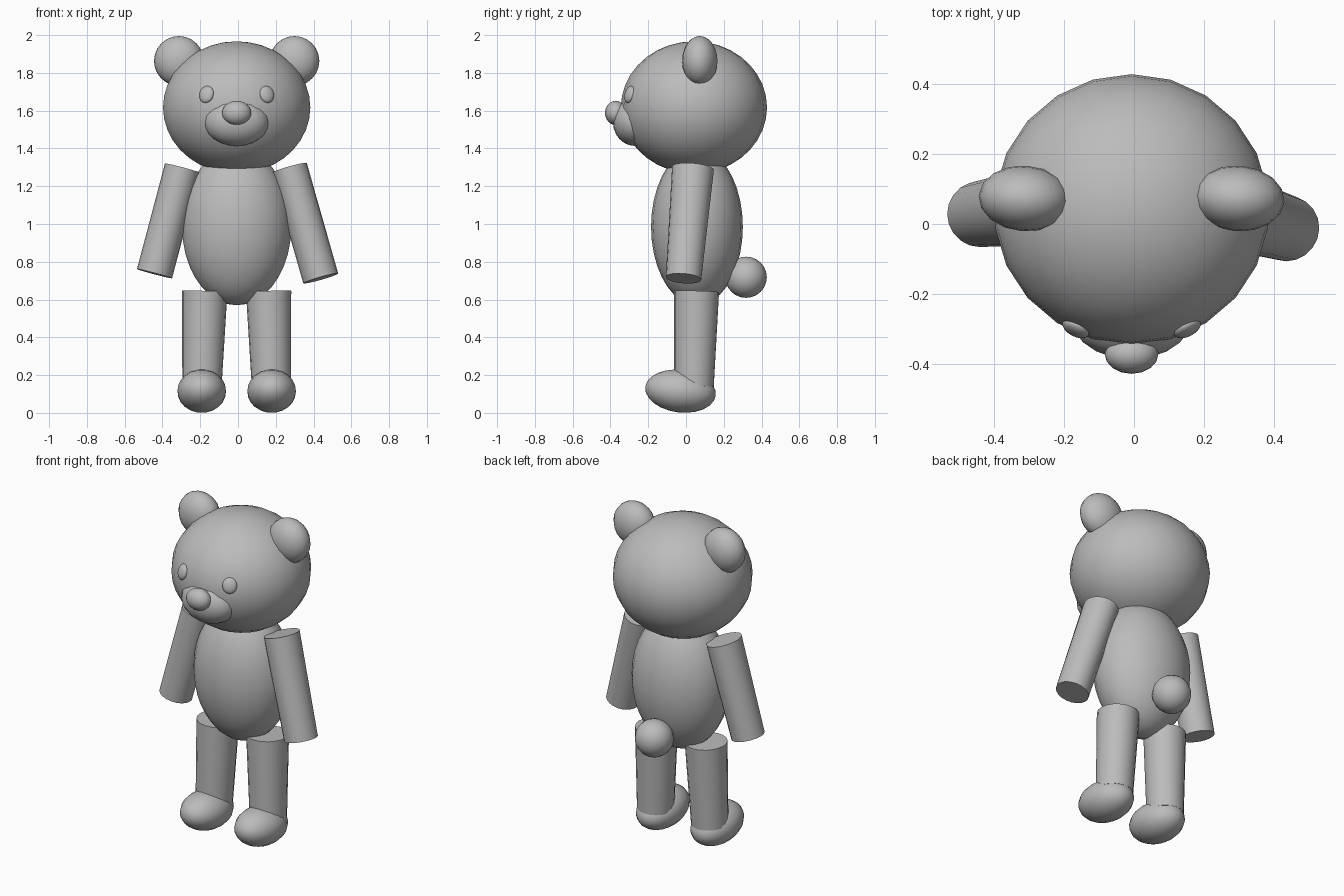
import bpy
import bmesh
import math
from mathutils import Matrix, Vector

cube = bpy.data.objects.get("Cube")
if cube:
    bpy.data.objects.remove(cube, do_unlink=True)

grey = bpy.data.materials.new("plain_grey")
grey.use_nodes = True
grey.diffuse_color = (0.5, 0.5, 0.5, 1)
grey.node_tree.nodes["Principled BSDF"].inputs["Base Color"].default_value = (0.5, 0.5, 0.5, 1)


def finish(name, bm):
    """Turn a bmesh into a smooth-shaded object with sharp rims."""
    mesh = bpy.data.meshes.new(name)
    bmesh.ops.recalc_face_normals(bm, faces=bm.faces)
    bm.to_mesh(mesh)
    bm.free()
    mesh.materials.append(grey)
    obj = bpy.data.objects.new(name, mesh)
    bpy.context.collection.objects.link(obj)
    bpy.ops.object.select_all(action="DESELECT")
    obj.select_set(True)
    bpy.context.view_layer.objects.active = obj
    bpy.ops.object.shade_smooth_by_angle(angle=math.radians(50))
    return obj


def ball(name, centre, radii, tilt=0, turn=0, segments=16, rings=12):
    """Ellipsoid, tilted about x and then turned about z (degrees)."""
    bm = bmesh.new()
    bmesh.ops.create_uvsphere(bm, u_segments=segments, v_segments=rings, radius=1)
    place = (Matrix.Translation(centre)
             @ Matrix.Rotation(math.radians(turn), 4, "Z")
             @ Matrix.Rotation(math.radians(tilt), 4, "X")
             @ Matrix.Diagonal((*radii, 1)))
    bmesh.ops.transform(bm, matrix=place, verts=bm.verts)
    return finish(name, bm)


def limb(name, top, bottom, top_radii, bottom_radii, sides=20):
    """Capped tapered tube, its ends square to its axis."""
    top, bottom = Vector(top), Vector(bottom)
    axis = (top - bottom).normalized()
    side = Vector((0, 1, 0)).cross(axis).normalized()
    depth = axis.cross(side)
    bm = bmesh.new()
    loops = []
    for centre, (a, b) in ((bottom, bottom_radii), (top, top_radii)):
        angles = [math.tau * i / sides for i in range(sides)]
        loops.append([bm.verts.new(centre + side * a * math.cos(t) + depth * b * math.sin(t))
                      for t in angles])
    low, high = loops
    for i in range(sides):
        j = (i + 1) % sides
        bm.faces.new((low[i], low[j], high[j], high[i]))
    bm.faces.new(low[::-1])
    bm.faces.new(high)
    return finish(name, bm)


# Head, body and tail
MID = -0.007
ball("head", (MID, 0.042, 1.617), (0.394, 0.387, 0.35), segments=22, rings=18)
ball("body", (MID, 0.058, 0.985), (0.292, 0.243, 0.415), segments=22, rings=18)
ball("tail", (MID, 0.318, 0.718), (0.11, 0.11, 0.109))

# Muzzle and nose
ball("snout", (MID, -0.27, 1.54), (0.172, 0.117, 0.127), segments=20)
ball("nose", (MID, -0.372, 1.588), (0.077, 0.057, 0.064))

# Paired parts, mirrored about the middle of the model
for label, s in (("left", 1), ("right", -1)):
    ball(label + "_eye", (MID + s * 0.16, -0.299, 1.686), (0.042, 0.02, 0.046),
         tilt=-16, turn=s * 28)
    ball(label + "_ear", (MID + s * 0.306, 0.073, 1.863), (0.132, 0.094, 0.132), turn=-4)
    limb(label + "_leg", (MID + s * 0.169, 0.056, 0.643), (MID + s * 0.184, 0.042, 0.14),
         (0.12, 0.119), (0.104, 0.105))
    ball(label + "_foot", (MID + s * 0.185, -0.029, 0.115), (0.13, 0.188, 0.113),
         tilt=-7, segments=18)

# Arms hang a little differently on each side
ARM_TOP, ARM_BOTTOM = (0.096, 0.111), (0.096, 0.094)
limb("left_arm", (0.272, 0.037, 1.296), (0.438, -0.013, 0.712), ARM_TOP, ARM_BOTTOM)
limb("right_arm", (-0.294, 0.05, 1.296), (-0.442, 0.028, 0.737), ARM_TOP, ARM_BOTTOM)
